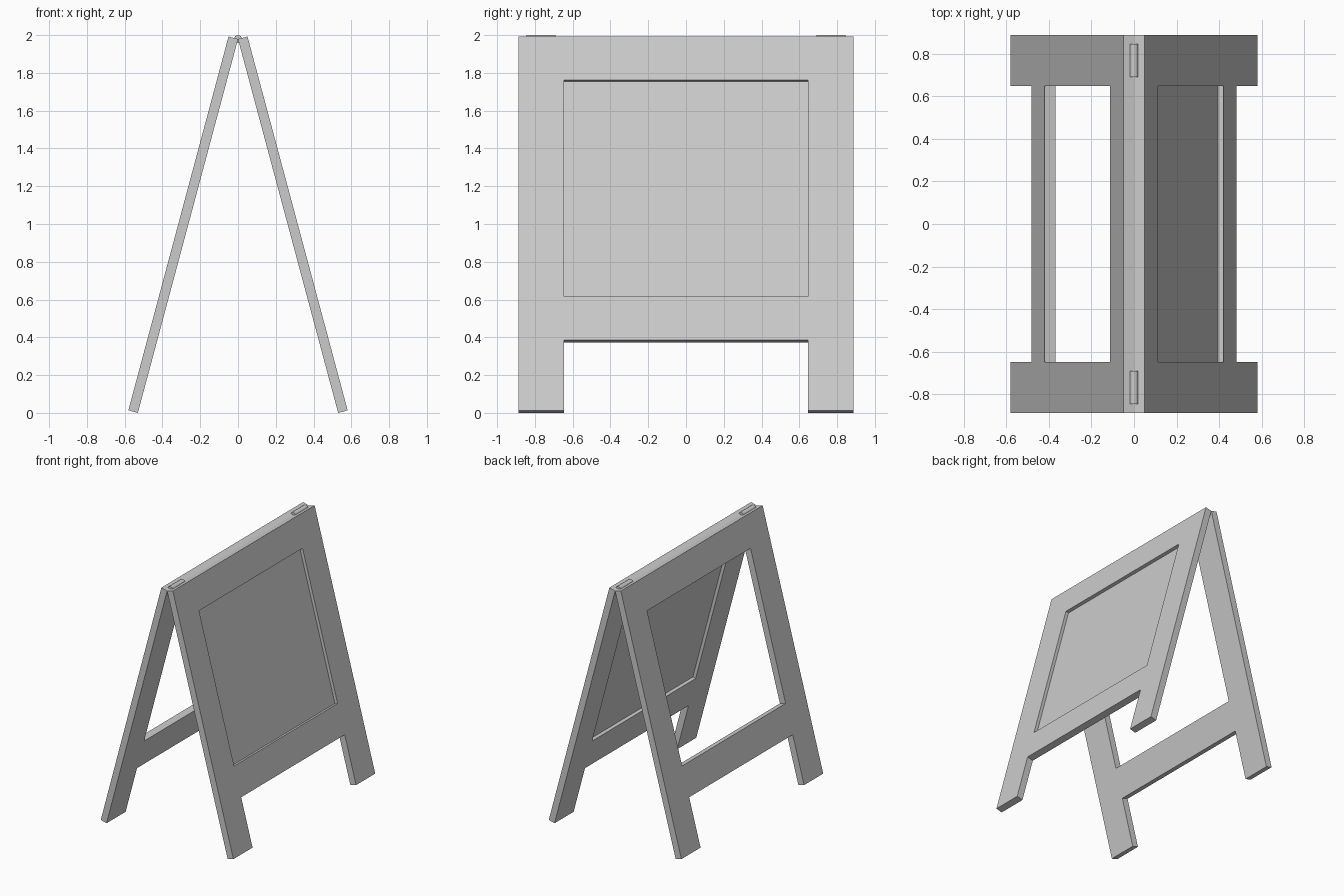
import bpy, bmesh, math
from mathutils import Vector

if "Cube" in bpy.data.objects:
    bpy.data.objects.remove(bpy.data.objects["Cube"])

TILT = math.radians(15)
TOP = 1.979                      # height of the hinge line
T = 0.052                        # board thickness
Y_OUT, Y_IN, RAIL = 0.886, 0.647, 0.239
LENGTH = TOP / math.cos(TILT)
YS = [-Y_OUT, -Y_IN, Y_IN, Y_OUT]
DS = [0, RAIL, 1.425, 1.425 + RAIL, LENGTH]


def board(name, side, ys, ds, holes, offset, thick):
    """Sloping slab made from a cell grid, measured down from the hinge line."""
    s, c = math.sin(TILT), math.cos(TILT)
    normal = Vector((side * c, 0, s))
    bm = bmesh.new()
    grid = [[bm.verts.new(Vector((side * d * s, y, TOP - d * c)) + normal * offset)
             for y in ys] for d in ds]
    for i in range(len(ds) - 1):
        for j in range(len(ys) - 1):
            if (i, j) not in holes:
                bm.faces.new((grid[i][j], grid[i][j + 1], grid[i + 1][j + 1], grid[i + 1][j]))
    ext = bmesh.ops.extrude_face_region(bm, geom=bm.faces[:], use_keep_orig=True)
    moved = [g for g in ext["geom"] if isinstance(g, bmesh.types.BMVert)]
    bmesh.ops.translate(bm, verts=moved, vec=normal * thick)
    bmesh.ops.recalc_face_normals(bm, faces=bm.faces)
    # merge the coplanar cells into clean flat faces
    bmesh.ops.dissolve_limit(bm, angle_limit=0.01, verts=bm.verts[:], edges=bm.edges[:])
    mesh = bpy.data.meshes.new(name)
    bm.to_mesh(mesh)
    bm.free()
    obj = bpy.data.objects.new(name, mesh)
    bpy.context.collection.objects.link(obj)
    return obj


# Two leaning frames, each with a window and a gap between the legs
for name, side in (("right_frame", 1), ("left_frame", -1)):
    board(name, side, YS, DS, {(1, 1), (3, 1)}, 0, T)

# Thin sign panel set halfway into the right frame
board("sign_panel", 1, [-Y_IN, Y_IN], DS[1:3], set(), T / 2 - 0.001, 0.002)

# Hinge barrels along the top
for name, side in (("front_hinge", -1), ("back_hinge", 1)):
    bpy.ops.mesh.primitive_cylinder_add(vertices=16, radius=0.021, depth=0.155,
                                        location=(0, side * 0.768, TOP),
                                        rotation=(math.pi / 2, 0, 0))
    bpy.context.object.name = name
    bpy.ops.object.shade_smooth_by_angle()
